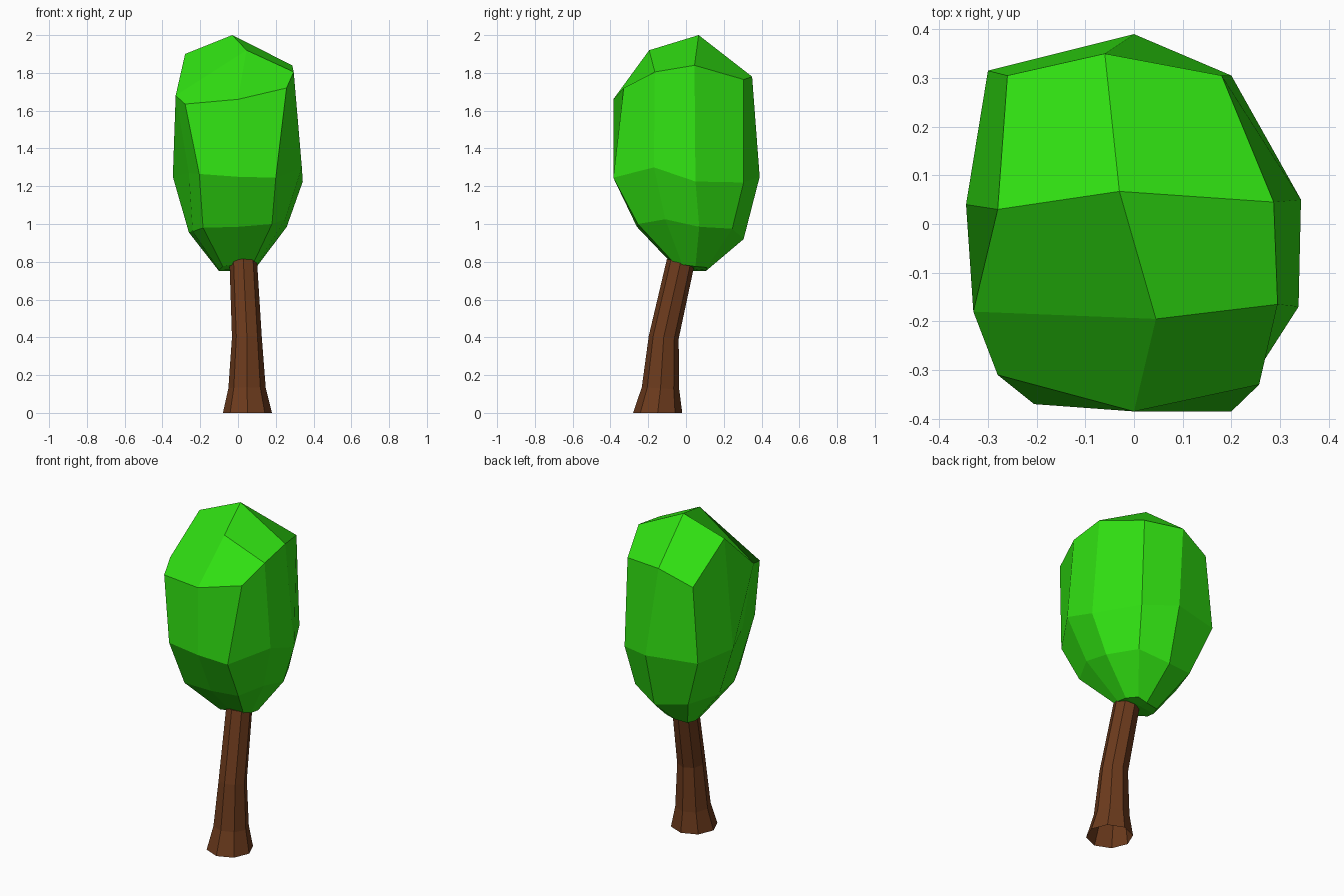
import bpy, bmesh
from math import cos, sin, pi

if "Cube" in bpy.data.objects:
    bpy.data.objects.remove(bpy.data.objects["Cube"])


def material(name, color):
    m = bpy.data.materials.new(name)
    m.diffuse_color = (*color, 1)
    m.use_nodes = True
    m.node_tree.nodes["Principled BSDF"].inputs["Base Color"].default_value = m.diffuse_color
    return m


def finish(name, bm, mat):
    bmesh.ops.recalc_face_normals(bm, faces=bm.faces)
    mesh = bpy.data.meshes.new(name)
    bm.to_mesh(mesh)
    bm.free()
    mesh.materials.append(mat)
    bpy.context.collection.objects.link(bpy.data.objects.new(name, mesh))


def loft(bm, rings):
    """Join equal rings of points with quads, returning the vertex rings."""
    rings = [[bm.verts.new(p) for p in ring] for ring in rings]
    for a, b in zip(rings, rings[1:]):
        for i in range(len(a)):
            j = (i + 1) % len(a)
            bm.faces.new((a[i], a[j], b[j], b[i]))
    return rings


def cap(bm, ring, inner):
    """Close a ten-point ring with a 2 x 3 patch of quads."""
    fl, fm, fr, r1, r2, br, bk, bl, l2, l1 = ring
    c1, c2 = [bm.verts.new(p) for p in inner]
    for quad in ((fl, fm, c1, l1), (fm, fr, r1, c1), (l1, c1, c2, l2),
                 (c1, r1, r2, c2), (l2, c2, bk, bl), (c2, r2, br, bk)):
        bm.faces.new(quad)


# Crown: ten-sided rings, counter-clockwise from the front left corner
bottom = [(-.08, -.06, .775), (0, -.07, .79), (.08, -.06, .79), (.1, -.02, .785),
          (.1, .05, .775), (.06, .11, .77), (0, .11, .755), (-.08, .10, .75),
          (-.1, .05, .75), (-.1, 0, .755)]
lower = [(-.185, -.25, .98), (0, -.26, .985), (.18, -.255, 1.0), (.25, -.11, 1.025),
         (.258, .07, .985), (.17, .245, .975), (0, .305, .92), (-.19, .25, .95),
         (-.26, .05, .955), (-.24, -.12, .96)]
widest = [(-.205, -.37, 1.265), (0, -.385, 1.25), (.2, -.385, 1.245), (.338, -.17, 1.30),
          (.343, .05, 1.225), (.2, .305, 1.22), (0, .39, 1.25), (-.3, .315, 1.25),
          (-.345, .04, 1.25), (-.26, -.17, 1.27)]
upper = [(-.28, -.31, 1.635), (0, -.385, 1.66), (.257, -.33, 1.72), (.295, -.165, 1.805),
         (.287, .045, 1.84), (.18, .305, 1.765), (-.06, .35, 1.78), (-.26, .305, 1.70),
         (-.28, .03, 1.9), (-.33, -.18, 1.68)]
bm = bmesh.new()
rings = loft(bm, [bottom, lower, widest, upper])
cap(bm, rings[0], [(0, -.02, .78), (0, .05, .76)])
cap(bm, rings[-1], [(.045, -.195, 1.92), (-.03, .067, 2.0)])
finish("crown", bm, material("leaf green", (.03, .75, .006)))

# Trunk: leaning octagonal tube, open at the base (x, y, z, radius, tilt)
path = [(.05, -.15, 0, .13, 0), (.048, -.135, .13, .099, -.06),
        (.047, -.118, .4, .079, -.1), (.028, -.028, .8, .073, -.2)]
bm = bmesh.new()
tube = [[(x + r * cos(k * pi / 4), y + r * sin(k * pi / 4), z + t * r * sin(k * pi / 4))
         for k in range(8)] for x, y, z, r, t in path]
rings = loft(bm, tube)
bm.faces.new(rings[-1])
finish("trunk", bm, material("bark brown", (.15, .043, .012)))
